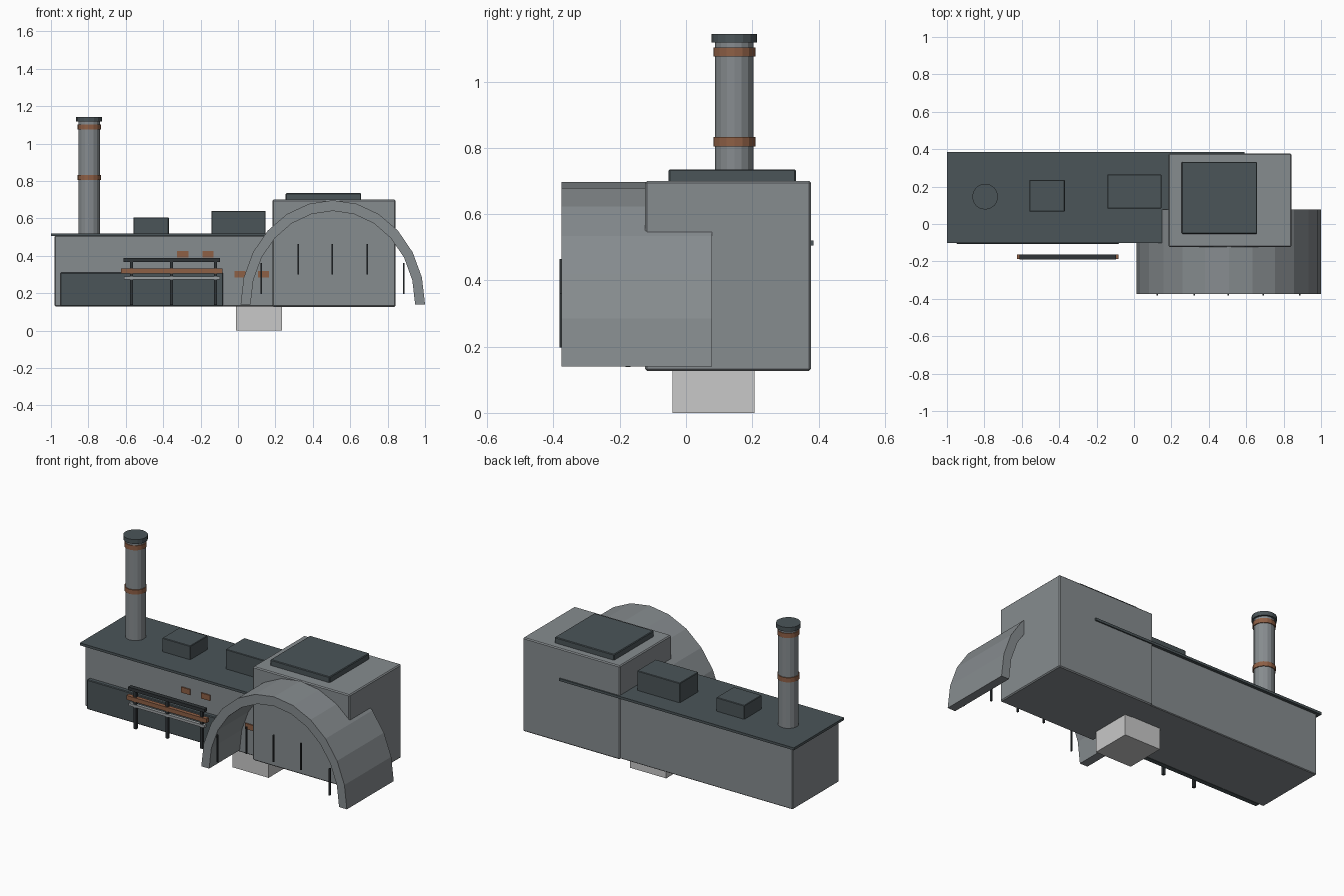
import bpy, bmesh, math

if "Cube" in bpy.data.objects:
    bpy.data.objects.remove(bpy.data.objects["Cube"])


def material(name, rgb):
    m = bpy.data.materials.new(name)
    m.diffuse_color = (*rgb, 1)
    m.use_nodes = True
    m.node_tree.nodes["Principled BSDF"].inputs["Base Color"].default_value = m.diffuse_color
    return m


WALL = material("wall grey", (0.24, 0.262, 0.275))
DARK = material("dark slate", (0.07, 0.09, 0.098))
COPPER = material("copper", (0.27, 0.115, 0.06))
IRON = material("black iron", (0.028, 0.034, 0.037))
PALE = material("pale grey", (0.58, 0.58, 0.58))
STEEL = material("steel grey", (0.33, 0.35, 0.36))


def finish(name, bm, mat, bevel=0):
    bmesh.ops.recalc_face_normals(bm, faces=bm.faces[:])
    me = bpy.data.meshes.new(name)
    bm.to_mesh(me)
    bm.free()
    me.materials.append(mat)
    ob = bpy.data.objects.new(name, me)
    bpy.context.collection.objects.link(ob)
    if bevel:
        mod = ob.modifiers.new("edge_bevel", "BEVEL")
        mod.width = bevel
        mod.segments = 1
    return ob


def box(name, x, y, z, mat, bevel=0):
    """Box from (min, max) ranges on each axis."""
    bm = bmesh.new()
    bmesh.ops.create_cube(bm, size=1)
    for v in bm.verts:
        for i, (lo, hi) in enumerate((x, y, z)):
            v.co[i] = hi if v.co[i] > 0 else lo
    return finish(name, bm, mat, bevel)


def cylinder(name, centre, radius, z, mat, sides=16):
    bm = bmesh.new()
    bmesh.ops.create_cone(bm, cap_ends=True, segments=sides, radius1=radius,
                          radius2=radius, depth=z[1] - z[0])
    bmesh.ops.translate(bm, verts=bm.verts[:],
                        vec=(centre[0], centre[1], (z[0] + z[1]) / 2))
    return finish(name, bm, mat)


# Long hall with overhanging flat roof
box("hall", (-0.98, 0.57), (-0.08, 0.368), (0.13, 0.508), WALL, 0.004)
box("hall_roof", (-1.0, 0.59), (-0.102, 0.385), (0.505, 0.52), DARK)
box("hall_lower_panel", (-0.95, -0.08), (-0.106, -0.07), (0.129, 0.31), DARK, 0.004)

# Tower block with roof cap
box("tower", (0.185, 0.842), (-0.123, 0.377), (0.127, 0.70), WALL, 0.006)
box("tower_cap", (0.255, 0.658), (-0.053, 0.332), (0.69, 0.735), DARK, 0.004)

# Roof units
box("roof_unit_small", (-0.56, -0.37), (0.067, 0.236), (0.51, 0.604), DARK, 0.003)
box("roof_unit_large", (-0.143, 0.147), (0.083, 0.264), (0.51, 0.64), DARK, 0.003)

# Supporting block underneath
box("base_block", (-0.01, 0.235), (-0.04, 0.206), (0.0, 0.14), PALE)

# Chimney with copper bands and cap
stack = (-0.796, 0.146)
cylinder("chimney_shaft", stack, 0.058, (0.51, 1.12), WALL)
for i, z in enumerate(((0.804, 0.832), (1.075, 1.103))):
    cylinder(f"chimney_band_{i}", stack, 0.063, z, COPPER)
cylinder("chimney_cap", stack, 0.069, (1.117, 1.143), DARK)

# Open vaulted entrance: half-ellipse shell extruded along y
bm = bmesh.new()
SEG = 12
rings = []
for i in range(SEG + 1):
    a = math.pi * i / SEG
    c, s = math.cos(a), math.sin(a)
    rings.append([bm.verts.new((0.507 + rx * c, y, 0.14 + rz * s))
                  for rx, rz, y in ((0.493, 0.557, -0.375), (0.493, 0.557, 0.078),
                                    (0.44, 0.5, 0.078), (0.44, 0.5, -0.375))])
for a, b in zip(rings, rings[1:]):
    for k in range(4):
        n = (k + 1) % 4
        bm.faces.new((a[k], a[n], b[n], b[k]))
bm.faces.new(rings[0])
bm.faces.new(rings[-1])
finish("entrance_vault", bm, WALL)

# Thin upright rods at the vault mouth
for i, (x, z0) in enumerate(((0.125, 0.197), (0.321, 0.3), (0.505, 0.3),
                             (0.69, 0.3), (0.885, 0.197))):
    box(f"vault_rod_{i}", (x - 0.004, x + 0.004), (-0.382, -0.372),
        (z0, z0 + 0.164), IRON)

# Small lit windows on the hall front
for i, (x, z) in enumerate(((-0.295, 0.408), (-0.16, 0.408), (0.01, 0.302), (0.137, 0.302))):
    box(f"window_{i}", (x - 0.03, x + 0.03), (-0.087, -0.078),
        (z - 0.017, z + 0.017), COPPER)

# Free-standing railing
for i, x in enumerate((-0.57, -0.355, -0.12)):
    box(f"railing_post_{i}", (x - 0.008, x + 0.008), (-0.183, -0.167), (0.138, 0.385), IRON)
box("railing_top", (-0.612, -0.095), (-0.19, -0.162), (0.368, 0.388), IRON)
box("railing_copper_bar", (-0.625, -0.083), (-0.188, -0.164), (0.306, 0.332), COPPER)
box("railing_lower_bar", (-0.61, -0.097), (-0.186, -0.166), (0.272, 0.288), STEEL)
